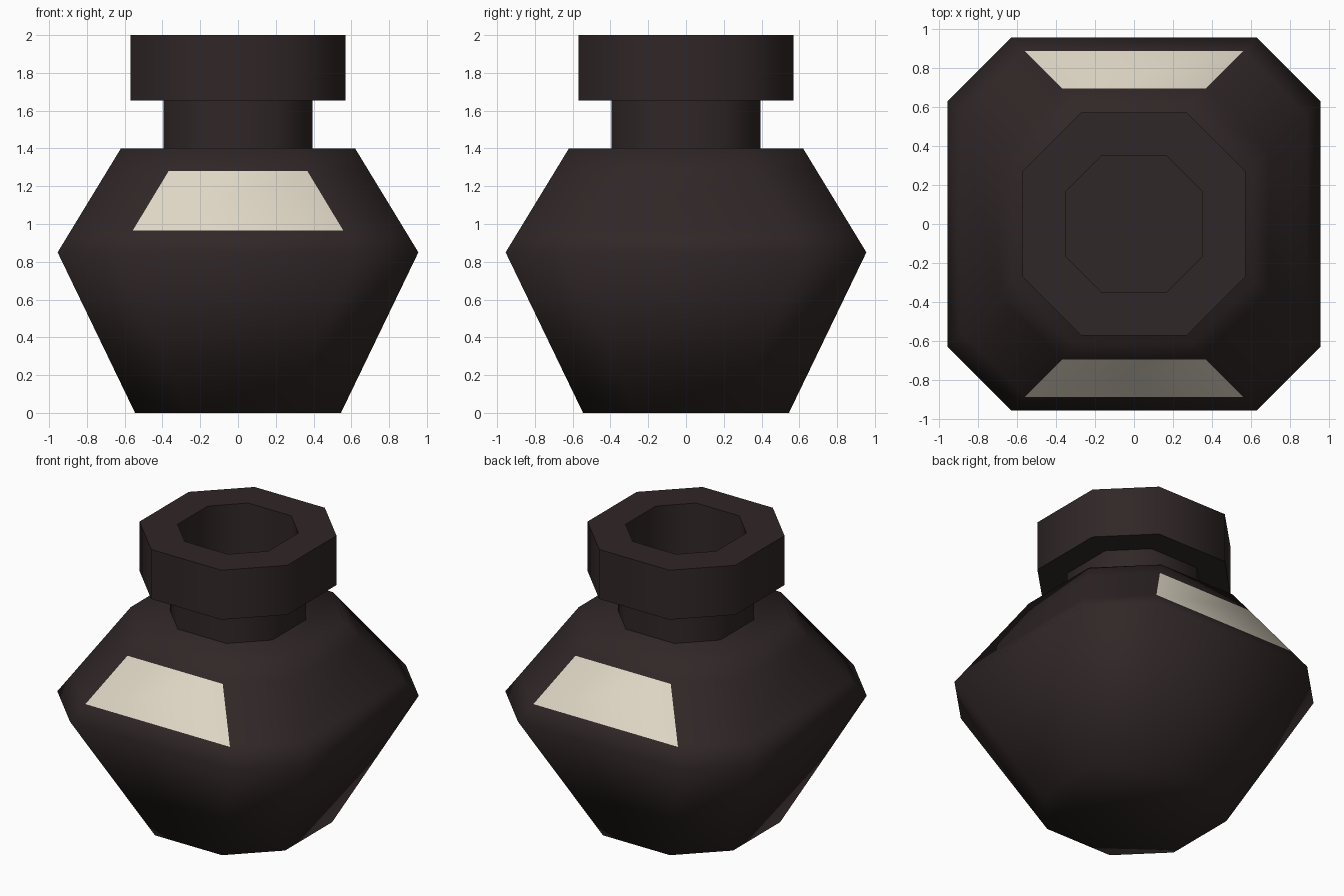
import bpy, bmesh, math

if "Cube" in bpy.data.objects:
    bpy.data.objects.remove(bpy.data.objects["Cube"])


def material(name, rgb):
    m = bpy.data.materials.new(name)
    m.diffuse_color = (*rgb, 1.0)
    m.use_nodes = True
    m.node_tree.nodes["Principled BSDF"].inputs["Base Color"].default_value = m.diffuse_color
    return m


DARK = material("dark brown", (0.03, 0.02, 0.02))
CREAM = material("cream label", (0.75, 0.69, 0.57))
RATIO = 0.475  # corner position of the octagons relative to their half width


def octagon(r, c):
    return [(c, -r), (r, -c), (r, c), (c, r), (-c, r), (-r, c), (-r, -c), (-c, -r)]


def loft(name, rings):
    """Skin a stack of octagons (half width, corner, z) and cap both ends."""
    bm = bmesh.new()
    loops = [[bm.verts.new((x, y, z)) for x, y in octagon(r, c)] for r, c, z in rings]
    for a, b in zip(loops, loops[1:]):
        for i in range(8):
            j = (i + 1) % 8
            bm.faces.new((a[i], a[j], b[j], b[i]))
    bm.faces.new(loops[0][::-1])
    bm.faces.new(loops[-1])
    bmesh.ops.recalc_face_normals(bm, faces=bm.faces)
    mesh = bpy.data.meshes.new(name)
    bm.to_mesh(mesh)
    bm.free()
    ob = bpy.data.objects.new(name, mesh)
    bpy.context.collection.objects.link(ob)
    mesh.materials.append(DARK)
    return ob


def smooth(ob):
    bpy.ops.object.select_all(action='DESELECT')
    ob.select_set(True)
    bpy.context.view_layer.objects.active = ob
    bpy.ops.object.shade_smooth_by_angle(angle=math.radians(60))


# Body: tapered base, wide belly, sloping shoulder cut by the label band
BELLY, SHOULDER = (0.955, 0.627, 0.85), (0.62, 0.295, 1.40)


def on_shoulder(z):
    t = (z - BELLY[2]) / (SHOULDER[2] - BELLY[2])
    return tuple(a + (b - a) * t for a, b in zip(BELLY, SHOULDER))


LOW, HIGH = 0.965, 1.28
body = loft("body", [(0.545, 0.545 * RATIO, 0.0), BELLY,
                     on_shoulder(LOW), on_shoulder(HIGH), SHOULDER])

# Labels: front and back faces of the shoulder band
body.data.materials.append(CREAM)
for p in body.data.polygons:
    if LOW < p.center.z < HIGH and abs(p.normal.x) < 0.1 and abs(p.normal.z) < 0.9:
        p.material_index = 1
smooth(body)

# Neck and thick lip with a hollow opening
neck = loft("neck_and_lip", [(r, r * RATIO, z) for r, z in (
    (0.395, 1.40), (0.395, 1.655), (0.57, 1.655), (0.57, 2.0),
    (0.35, 2.0), (0.35, 1.45))])
smooth(neck)
